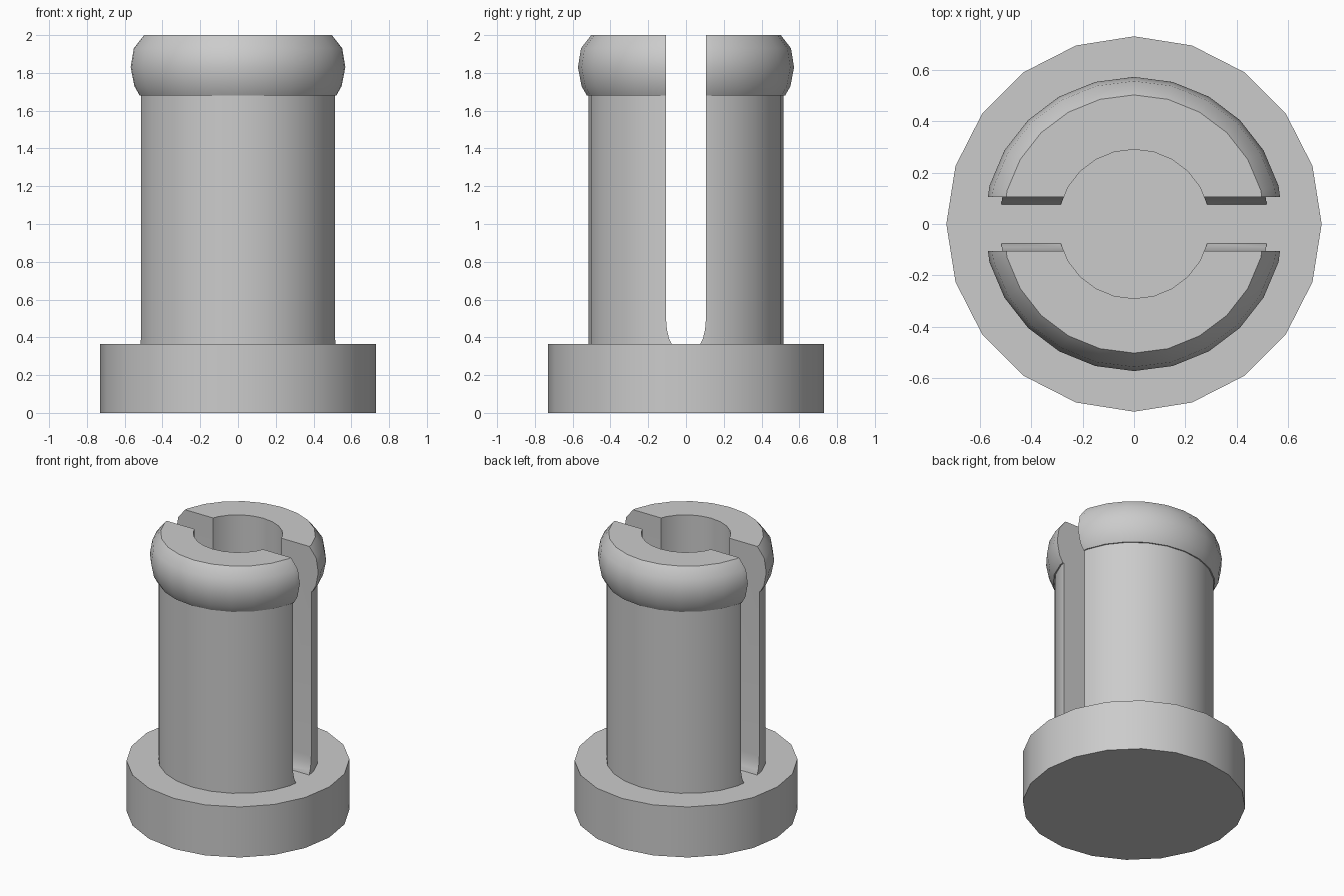
import bpy, bmesh, math
from mathutils import Matrix, Vector

cube = bpy.data.objects.get("Cube")
if cube:
    bpy.data.objects.remove(cube, do_unlink=True)

grey = bpy.data.materials.new("plain grey")
grey.use_nodes = True
grey.diffuse_color = (0.6, 0.6, 0.6, 1)
grey.node_tree.nodes["Principled BSDF"].inputs["Base Color"].default_value = (0.6, 0.6, 0.6, 1)


def add_object(name, bm):
    bmesh.ops.recalc_face_normals(bm, faces=bm.faces)
    mesh = bpy.data.meshes.new(name)
    bm.to_mesh(mesh)
    bm.free()
    obj = bpy.data.objects.new(name, mesh)
    bpy.context.collection.objects.link(obj)
    mesh.materials.append(grey)
    return obj


def smooth(obj):
    bpy.ops.object.select_all(action="DESELECT")
    obj.select_set(True)
    bpy.context.view_layer.objects.active = obj
    bpy.ops.object.shade_smooth_by_angle(angle=math.radians(30))


# Round foot
bm = bmesh.new()
bmesh.ops.create_cone(bm, cap_ends=True, segments=20, radius1=0.73, radius2=0.73,
                      depth=0.365, matrix=Matrix.Translation((0, 0, 0.1825)))
base = add_object("base", bm)

# Hollow sleeve with a rounded lip, turned from one closed profile
profile = [(0.29, 0.35), (0.517, 0.35), (0.517, 1.68), (0.525, 1.68), (0.553, 1.73),
           (0.572, 1.83), (0.556, 1.93), (0.502, 2.0), (0.29, 2.0)]
bm = bmesh.new()
verts = [bm.verts.new((0, r, z)) for r, z in profile]
edges = [bm.edges.new((v, verts[(i + 1) % len(verts)])) for i, v in enumerate(verts)]
bmesh.ops.spin(bm, geom=verts + edges, cent=(0, 0, 0), axis=(0, 0, 1),
               angle=math.tau, steps=24)
bmesh.ops.remove_doubles(bm, verts=bm.verts, dist=0.0005)
bmesh.ops.scale(bm, vec=(1.018, 1, 1), verts=bm.verts)
sleeve = add_object("split_sleeve", bm)

# Slot cutter, rounded in towards the bottom
side = [(0.075, 0.3), (0.075, 0.365), (0.09, 0.395), (0.101, 0.44), (0.105, 0.49), (0.105, 2.2)]
outline = side + [(-y, z) for y, z in reversed(side)]
bm = bmesh.new()
face = bm.faces.new([bm.verts.new((-1, y, z)) for y, z in outline])
sweep = bmesh.ops.extrude_face_region(bm, geom=[face])
bmesh.ops.translate(bm, vec=Vector((2, 0, 0)),
                    verts=[g for g in sweep["geom"] if isinstance(g, bmesh.types.BMVert)])
cutter = add_object("slot_cutter", bm)

# Cut the slot through both walls
cut = sleeve.modifiers.new("slot", "BOOLEAN")
cut.operation = "DIFFERENCE"
cut.solver = "EXACT"
cut.object = cutter
bpy.context.view_layer.objects.active = sleeve
bpy.ops.object.modifier_apply(modifier=cut.name)
bpy.data.objects.remove(cutter, do_unlink=True)

for part in (base, sleeve):
    smooth(part)
